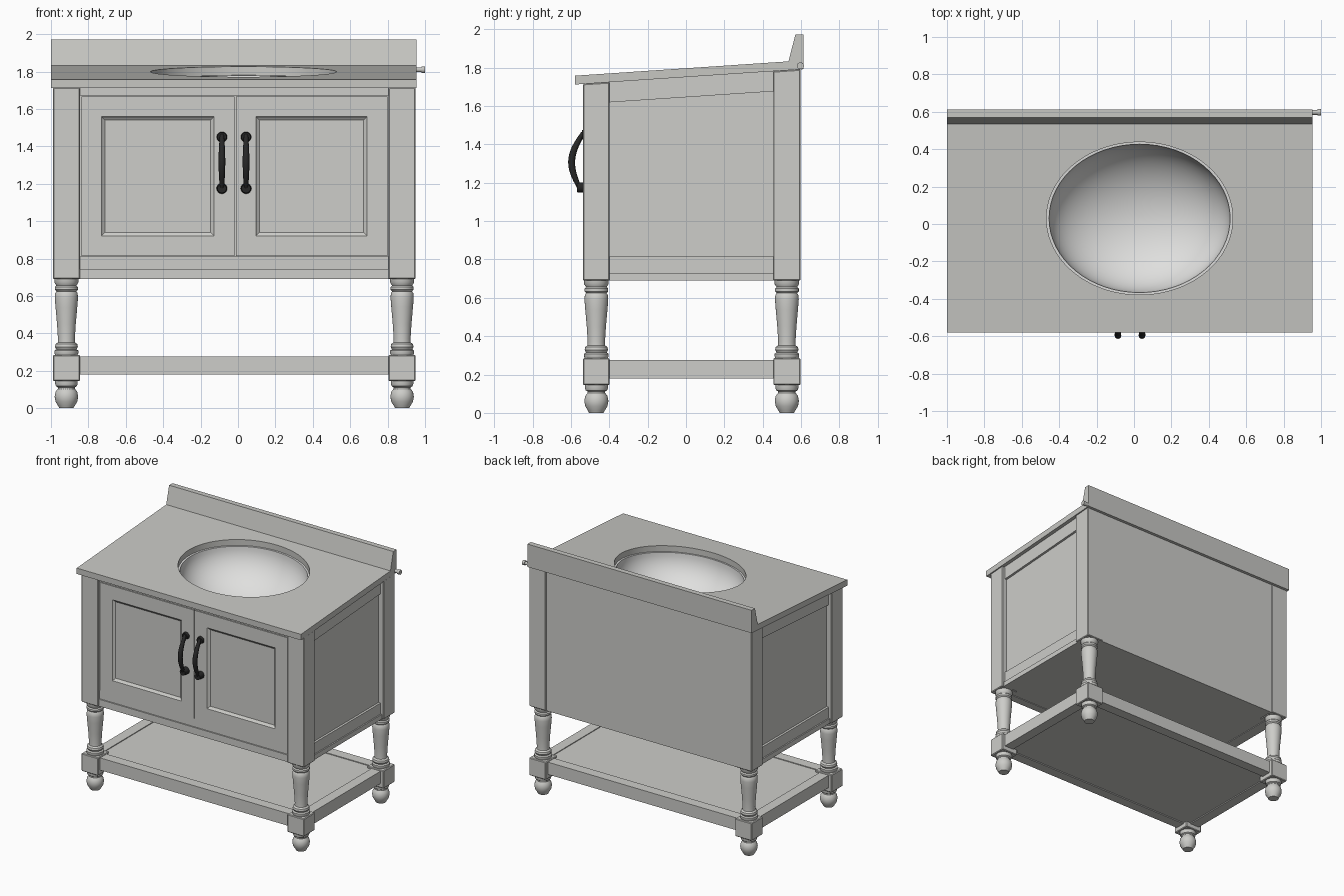
import bpy, bmesh, math
from mathutils import Matrix

if "Cube" in bpy.data.objects:
    bpy.data.objects.remove(bpy.data.objects["Cube"])

CX = -0.02          # cabinet centre line
SLOPE = 0.067       # the counter rises toward the back


def under(y):
    return 1.712 + SLOPE * (y + 0.585)


def top(y):
    return under(y) + 0.046


def material(name, r, g, b):
    m = bpy.data.materials.new(name)
    m.diffuse_color = (r, g, b, 1)
    m.use_nodes = True
    m.node_tree.nodes["Principled BSDF"].inputs["Base Color"].default_value = m.diffuse_color
    return m


PAINT = material("cabinet_paint", 0.61, 0.61, 0.585)
STONE = material("counter_stone", 0.57, 0.57, 0.545)
CERAMIC = material("white_ceramic", 0.74, 0.74, 0.73)
IRON = material("dark_iron", 0.02, 0.02, 0.02)
smooth = []


def finish(name, bm, mat, soft=False, bevel=0):
    me = bpy.data.meshes.new(name)
    bm.to_mesh(me)
    bm.free()
    me.materials.append(mat)
    ob = bpy.data.objects.new(name, me)
    bpy.context.collection.objects.link(ob)
    if soft:
        smooth.append(ob)
    if bevel:
        mod = ob.modifiers.new("edge", 'BEVEL')
        mod.width, mod.segments = bevel, 1
    return ob


def box_mesh(x, y, z):
    """Box; either z limit may be a function of y for a sloping face."""
    bm = bmesh.new()
    bmesh.ops.create_cube(bm, size=1)
    x, y = sorted(x), sorted(y)
    for v in bm.verts:
        lim = z[v.co.z > 0]
        v.co.x, v.co.y = x[v.co.x > 0], y[v.co.y > 0]
        v.co.z = lim(v.co.y) if callable(lim) else lim
    return bm


def box(name, x, y, z, mat=PAINT, bevel=0):
    return finish(name, box_mesh(x, y, z), mat, bevel=bevel)


def lathe(name, profile, cx, cy, mat, sx=1, sy=1, tilt=0, n=28, cap_start=True):
    bm = bmesh.new()
    rings = []
    for r, z in profile:
        ring = []
        for j in range(n):
            a = 2 * math.pi * j / n
            dy = r * sy * math.sin(a)
            ring.append(bm.verts.new((cx + r * sx * math.cos(a), cy + dy, z + tilt * dy)))
        rings.append(ring)
    for a, b in zip(rings, rings[1:]):
        for j in range(n):
            k = (j + 1) % n
            bm.faces.new((a[j], a[k], b[k], b[j]))
    if cap_start:
        bm.faces.new(rings[0][::-1])
    bm.faces.new(rings[-1])
    return finish(name, bm, mat, soft=True)


def cylinder(name, centre, r1, r2, depth, axis, mat):
    bm = bmesh.new()
    rot = Matrix.Rotation(math.pi / 2, 4, 'X' if axis == 'Y' else 'Y')
    bmesh.ops.create_cone(bm, cap_ends=True, segments=24, radius1=r1, radius2=r2,
                          depth=depth, matrix=Matrix.Translation(centre) @ rot)
    return finish(name, bm, mat, soft=True)


# Legs: square post, turned shaft, square block and ball foot
SHAFT = [(0.058, 0.28), (0.064, 0.295), (0.064, 0.308), (0.054, 0.315), (0.061, 0.328),
         (0.058, 0.343), (0.046, 0.352), (0.045, 0.37), (0.050, 0.45), (0.058, 0.54),
         (0.062, 0.59), (0.060, 0.615), (0.053, 0.625), (0.062, 0.634), (0.062, 0.648),
         (0.054, 0.656), (0.064, 0.672), (0.064, 0.695)]
FOOT = [(0.038, 0), (0.044, 0.012), (0.058, 0.035), (0.063, 0.062), (0.058, 0.088),
        (0.046, 0.104), (0.046, 0.112), (0.056, 0.118), (0.060, 0.13), (0.060, 0.15)]
for side, sx in (("left", -1), ("right", 1)):
    xs = (CX + sx * 0.825, CX + sx * 0.97)
    mid = CX + sx * 0.8975
    for end, y0, y1 in (("front", -0.537, -0.398), ("back", 0.455, 0.597)):
        tag = f"{end}_{side}"
        cy = (y0 + y1) / 2
        box(f"{tag}_post", xs, (y0, y1), (0.69, under), bevel=0.005)
        box(f"{tag}_block", xs, (y0, y1), (0.145, 0.285), bevel=0.005)
        lathe(f"{tag}_shaft", SHAFT, mid, cy, PAINT)
        lathe(f"{tag}_foot", FOOT, mid, cy, PAINT)

    # Cabinet sides: recessed panel with rails
    def side_piece(name, inset, z):
        box(f"{side}_{name}", (CX + sx * 0.87, CX + sx * (0.97 - inset)), (-0.41, 0.465), z)
    side_piece("bottom_rail", 0.014, (0.69, 0.728))
    side_piece("lower_step", 0.024, (0.728, 0.815))
    side_piece("panel", 0.042, (0.815, lambda y: under(y) - 0.105))
    side_piece("top_rail", 0.024, (lambda y: under(y) - 0.105, under))

    # Shelf side rail
    box(f"{side}_shelf_rail", (CX + sx * 0.865, CX + sx * 0.945), (-0.41, 0.465), (0.18, 0.277))

# Cabinet front rails, back and floor
span = (CX - 0.83, CX + 0.83)
box("front_bottom_rail", span, (-0.525, -0.46), (0.69, 0.745))
box("front_lower_step", span, (-0.515, -0.46), (0.745, 0.81))
box("front_top_rail", span, (-0.522, -0.46), (1.672, under))
box("front_backing", span, (-0.49, -0.47), (0.80, 1.68))
box("back_panel", span, (0.565, 0.59), (0.69, under))
box("cabinet_floor", (CX - 0.9, CX + 0.9), (-0.5, 0.57), (0.695, 0.72))

# Shelf rails and board
box("front_shelf_rail", span, (-0.51, -0.43), (0.18, 0.277))
box("back_shelf_rail", span, (0.49, 0.57), (0.18, 0.277))
box("shelf_board", (CX - 0.88, CX + 0.88), (-0.45, 0.51), (0.188, 0.271))

# Doors with a moulded recessed panel
for side, x0, x1 in (("left", -0.838, -0.02), ("right", -0.012, 0.798)):
    bm = box_mesh((x0, x1), (-0.522, -0.475), (0.813, 1.667))
    bm.normal_update()
    face = min(bm.faces, key=lambda f: f.normal.y)
    for thick, depth in ((0.108, 0), (0.006, -0.007), (0.012, -0.009)):
        bmesh.ops.inset_individual(bm, faces=[face], thickness=thick, depth=depth,
                                   use_even_offset=True)
    finish(f"{side}_door", bm, PAINT)

# Bow handles
for side, hx in (("left", -0.086), ("right", 0.043)):
    cu = bpy.data.curves.new("bow", 'CURVE')
    cu.dimensions, cu.bevel_depth, cu.bevel_resolution = '3D', 0.015, 4
    cu.use_fill_caps = True
    sp = cu.splines.new('POLY')
    steps = 20
    sp.points.add(steps)
    for i, p in enumerate(sp.points):
        t = i / steps
        bow = math.sin(math.pi * t)
        p.co = (hx, -0.536 - 0.02 * t - 0.05 * bow, 1.46 - 0.285 * t, 1)
        p.radius = 0.75 + 0.45 * bow
    temp = bpy.data.objects.new("bow", cu)
    bpy.context.collection.objects.link(temp)
    bpy.context.view_layer.update()
    me = bpy.data.meshes.new_from_object(
        temp.evaluated_get(bpy.context.evaluated_depsgraph_get()))
    bpy.data.objects.remove(temp)
    bm = bmesh.new()
    bm.from_mesh(me)
    finish(f"{side}_handle", bm, IRON, soft=True)
    cylinder(f"{side}_handle_top_mount", (hx, -0.53, 1.45), 0.029, 0.024, 0.026, 'Y', IRON)
    cylinder(f"{side}_handle_bottom_mount", (hx, -0.543, 1.175), 0.029, 0.024, 0.052, 'Y', IRON)

# Counter slab with an oval opening
BX, BY, RX, RY = 0.03, 0.03, 0.498, 0.408
X0, X1, Y0, Y1 = -1.0, 0.955, -0.58, 0.612
angles = [2 * math.pi * i / 96 for i in range(96)]
angles += [math.atan2(y - BY, x - BX) % (2 * math.pi) for x in (X0, X1) for y in (Y0, Y1)]
bm = bmesh.new()
loops = []
for a in sorted(angles):
    c, s = math.cos(a), math.sin(a)
    reach = min(((X1 if c > 0 else X0) - BX) / c if abs(c) > 1e-6 else 9,
                ((Y1 if s > 0 else Y0) - BY) / s if abs(s) > 1e-6 else 9)
    oval = 1 / math.hypot(c / RX, s / RY)
    column = []
    for d, level in ((oval, top), (reach, top), (reach, under), (oval, under)):
        y = BY + d * s
        column.append(bm.verts.new((BX + d * c, y, level(y))))
    loops.append(column)
for a, b in zip(loops, loops[1:] + loops[:1]):
    for i in range(4):
        k = (i + 1) % 4
        bm.faces.new((a[i], a[k], b[k], b[i]))
bmesh.ops.recalc_face_normals(bm, faces=bm.faces)
finish("counter", bm, STONE, soft=True)

# Backsplash leaning back at the front face
bm = box_mesh((X0, X1), (0.532, Y1), (lambda y: top(y) - 0.01, 1.972))
for v in bm.verts:
    if v.co.z > 1.9 and v.co.y < 0.55:
        v.co.y = 0.57
finish("backsplash", bm, STONE)

# Undermount basin
bowl = [(1.04, under(BY)), (0.972, under(BY) - 0.001)]
for i in range(1, 16):
    t = math.pi / 2 * i / 15.3
    bowl.append((0.972 * math.cos(t), under(BY) - 0.30 * math.sin(t)))
lathe("basin", bowl, BX, BY, CERAMIC, sx=RX, sy=RY, tilt=SLOPE, n=64, cap_start=False)

# Small peg at the back right end of the counter
cylinder("side_peg", (0.965, 0.597, 1.81), 0.013, 0.013, 0.05, 'X', STONE)
cylinder("side_peg_tip", (0.99, 0.597, 1.81), 0.018, 0.018, 0.02, 'X', STONE)

# Smooth shading on the rounded parts
bpy.ops.object.select_all(action='DESELECT')
for ob in smooth:
    ob.select_set(True)
bpy.context.view_layer.objects.active = smooth[0]
bpy.ops.object.shade_smooth_by_angle(angle=math.radians(35))
